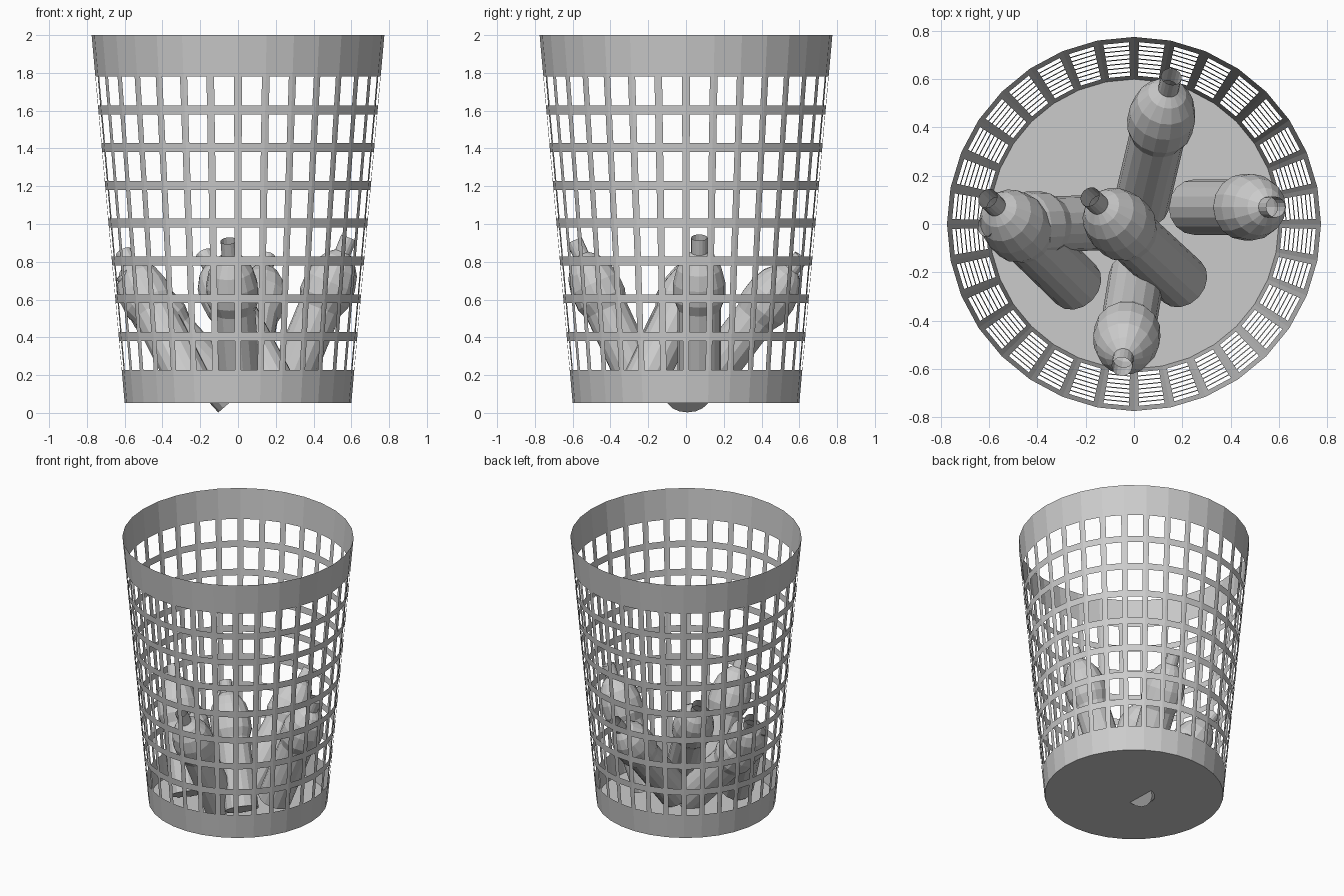
import bpy, bmesh, math
from mathutils import Vector

if "Cube" in bpy.data.objects:
    bpy.data.objects.remove(bpy.data.objects["Cube"])

grey = bpy.data.materials.new("light_grey")
grey.use_nodes = True
colour = (0.6, 0.6, 0.6, 1)
grey.diffuse_color = colour
grey.node_tree.nodes["Principled BSDF"].inputs["Base Color"].default_value = colour

SIDES, ROWS = 32, 8
FLOOR, TOP = 0.052, 2.0
R_FLOOR, R_TOP = 0.6, 0.775


def finish(name, bm):
    mesh = bpy.data.meshes.new(name)
    bmesh.ops.remove_doubles(bm, verts=bm.verts, dist=0.0001)
    bm.to_mesh(mesh)
    bm.free()
    mesh.materials.append(grey)
    obj = bpy.data.objects.new(name, mesh)
    bpy.context.collection.objects.link(obj)
    return obj


def wall_point(i, t, z):
    # point on flat wall panel i, t running 0..1 across it
    r = R_FLOOR + (R_TOP - R_FLOOR) * (z - FLOOR) / (TOP - FLOOR)
    a, b = (Vector((math.cos(k), math.sin(k), 0)) * r
            for k in (math.tau * i / SIDES, math.tau * (i + 1) / SIDES))
    return a.lerp(b, t) + Vector((0, 0, z))


# Basket wall: every panel is a grid with its window cells left out
levels = [FLOOR]
for row in range(ROWS):
    levels += [0.228 + 0.2 * row, 0.381 + 0.2 * row]
levels.append(TOP)
splits = (0, 0.14, 0.86, 1)
bm = bmesh.new()
for i in range(SIDES):
    for j in range(len(levels) - 1):
        for k in range(3):
            if j % 2 == 1 and k == 1:
                continue
            lo, hi = levels[j:j + 2]
            corners = ((splits[k], lo), (splits[k + 1], lo),
                       (splits[k + 1], hi), (splits[k], hi))
            bm.faces.new([bm.verts.new(wall_point(i, t, z)) for t, z in corners])
finish("basket_wall", bm)

# Basket floor
bm = bmesh.new()
bm.faces.new([bm.verts.new(wall_point(i, 0, FLOOR)) for i in range(SIDES)])
finish("basket_floor", bm)

# Bottles: one lathed profile (radius, distance along axis) leaned different ways
profile = [(0.115, 0), (0.115, 0.48), (0.138, 0.54), (0.138, 0.63),
           (0.118, 0.71), (0.08, 0.77), (0.043, 0.8), (0.043, 0.885)]


def bottle(name, base, tip, sides=16):
    bm = bmesh.new()
    rings = [[bm.verts.new((r * math.cos(math.tau * i / sides),
                            r * math.sin(math.tau * i / sides), z))
              for i in range(sides)] for r, z in profile]
    for a, b in zip(rings, rings[1:]):
        for i in range(sides):
            n = (i + 1) % sides
            bm.faces.new((a[i], a[n], b[n], b[i]))
    bm.faces.new(rings[0][::-1])
    obj = finish(name, bm)
    axis = Vector(tip) - Vector(base)
    obj.location = base
    obj.rotation_euler = axis.to_track_quat('Z', 'Y').to_euler()


bottle("bottle_back", (0.03, 0.08, 0.13), (0.15, 0.59, 0.8))
bottle("bottle_left", (0.25, 0.07, 0.11), (0.58, 0.07, 0.91))
bottle("bottle_front", (0.01, -0.22, 0.11), (-0.05, -0.59, 0.91))
bottle("bottle_middle", (0.2, -0.24, 0.13), (-0.18, 0.11, 0.84))
bottle("bottle_right", (-0.24, -0.25, 0.13), (-0.6, 0.1, 0.84))
bottle("bottle_low", (-0.02, 0.01, 0.08), (-0.62, -0.01, 0.74))
